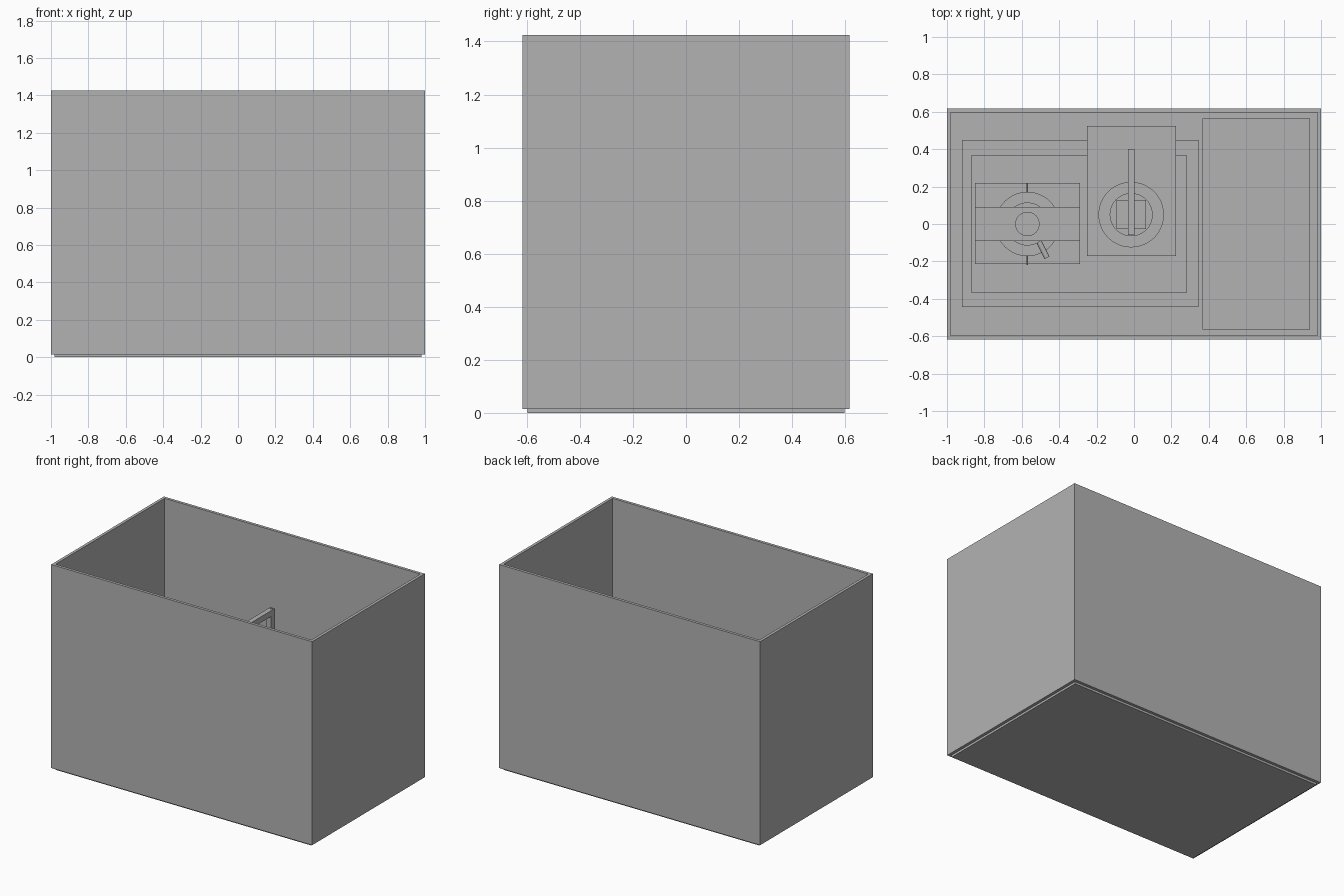
import bpy, math
from mathutils import Vector

cube = bpy.data.objects.get("Cube")
if cube:
    bpy.data.objects.remove(cube, do_unlink=True)

grey = bpy.data.materials.new("plain grey")
grey.use_nodes = True
COLOUR = (0.45, 0.45, 0.45, 1)
grey.diffuse_color = COLOUR
grey.node_tree.nodes["Principled BSDF"].inputs["Base Color"].default_value = COLOUR


def finish(name):
    ob = bpy.context.object
    ob.name = name
    ob.data.materials.append(grey)
    return ob


def box(name, x0, x1, y0, y1, z0, z1):
    bpy.ops.mesh.primitive_cube_add(size=1, location=((x0 + x1) / 2, (y0 + y1) / 2, (z0 + z1) / 2))
    ob = finish(name)
    ob.scale = (x1 - x0, y1 - y0, z1 - z0)
    bpy.ops.object.transform_apply(location=False, rotation=False, scale=True)
    return ob


def rod(name, a, b, r, sides=48):
    a, b = Vector(a), Vector(b)
    bpy.ops.mesh.primitive_cylinder_add(vertices=sides, radius=r, depth=(b - a).length, location=(a + b) / 2)
    ob = finish(name)
    ob.rotation_euler = (b - a).to_track_quat("Z", "Y").to_euler()
    bpy.ops.object.shade_smooth_by_angle(angle=math.radians(35))
    return ob


# Open-topped enclosure standing on an inset floor plate
W, D, H, T, LIFT = 1.0, 0.617, 1.425, 0.02, 0.015
box("floor_plate", -W + T, W - T, -D + T, D - T, 0, 0.03)
for side, s in (("left", 1), ("right", -1)):
    xs = sorted((s * W, s * (W - T)))
    box(side + "_wall", *xs, -D, D, LIFT, H)
for side, s in (("back", 1), ("front", -1)):
    ys = sorted((s * D, s * (D - T)))
    box(side + "_wall", -W + T, W - T, *ys, LIFT, H)

# Side cabinet and stepped work platform
box("cabinet", 0.365, 0.94, -0.565, 0.565, 0.03, 0.45)
box("platform_base", -0.92, 0.345, -0.445, 0.45, 0.03, 0.1)
box("platform_top", -0.87, 0.28, -0.37, 0.37, 0.1, 0.25)

# Rotary unit with a bridge across it
cx = -0.57
box("rotary_plate", -0.85, -0.29, -0.215, 0.22, 0.25, 0.3)
rod("rotary_disc", (cx, 0, 0.3), (cx, 0, 0.38), 0.172)
rod("rotary_hub", (cx, 0, 0.38), (cx, 0, 0.46), 0.115)
box("bridge", -0.85, -0.29, -0.09, 0.09, 0.46, 0.49)
for side, s in (("left", 1), ("right", -1)):
    xs = sorted((cx + s * 0.28, cx + s * 0.25))
    box("bridge_leg_" + side, *xs, -0.09, 0.09, 0.3, 0.46)
rod("bridge_knob", (cx, 0, 0.49), (cx, 0, 0.55), 0.065)
rod("rotary_handle", (-0.51, -0.09, 0.42), (-0.465, -0.18, 0.42), 0.015, 16)
for side, s in (("back", 1), ("front", -1)):
    rod("stop_pin_" + side, (cx, s * 0.16, 0.34), (cx, s * 0.22, 0.34), 0.004, 12)

# Stand with an overhanging arm above a round vessel
px, py = -0.015, 0.05
box("stand_plate", -0.25, 0.225, -0.17, 0.525, 0.25, 0.32)
rod("vessel_flange", (px, py, 0.32), (px, py, 0.36), 0.175)
rod("vessel_body", (px, py, 0.36), (px, py, 0.5), 0.115)
box("vessel_cap", px - 0.078, px + 0.078, py - 0.078, py + 0.078, 0.5, 0.54)
box("stand_post", px - 0.017, px + 0.017, 0.36, 0.4, 0.32, 0.96)
box("stand_arm", px - 0.017, px + 0.017, -0.06, 0.4, 0.96, 1.0)
rod("arm_spindle", (px, py, 0.54), (px, py, 0.96), 0.014, 24)
rod("post_screw", (px, 0.385, 1.0), (px, 0.385, 1.004), 0.008, 16)
